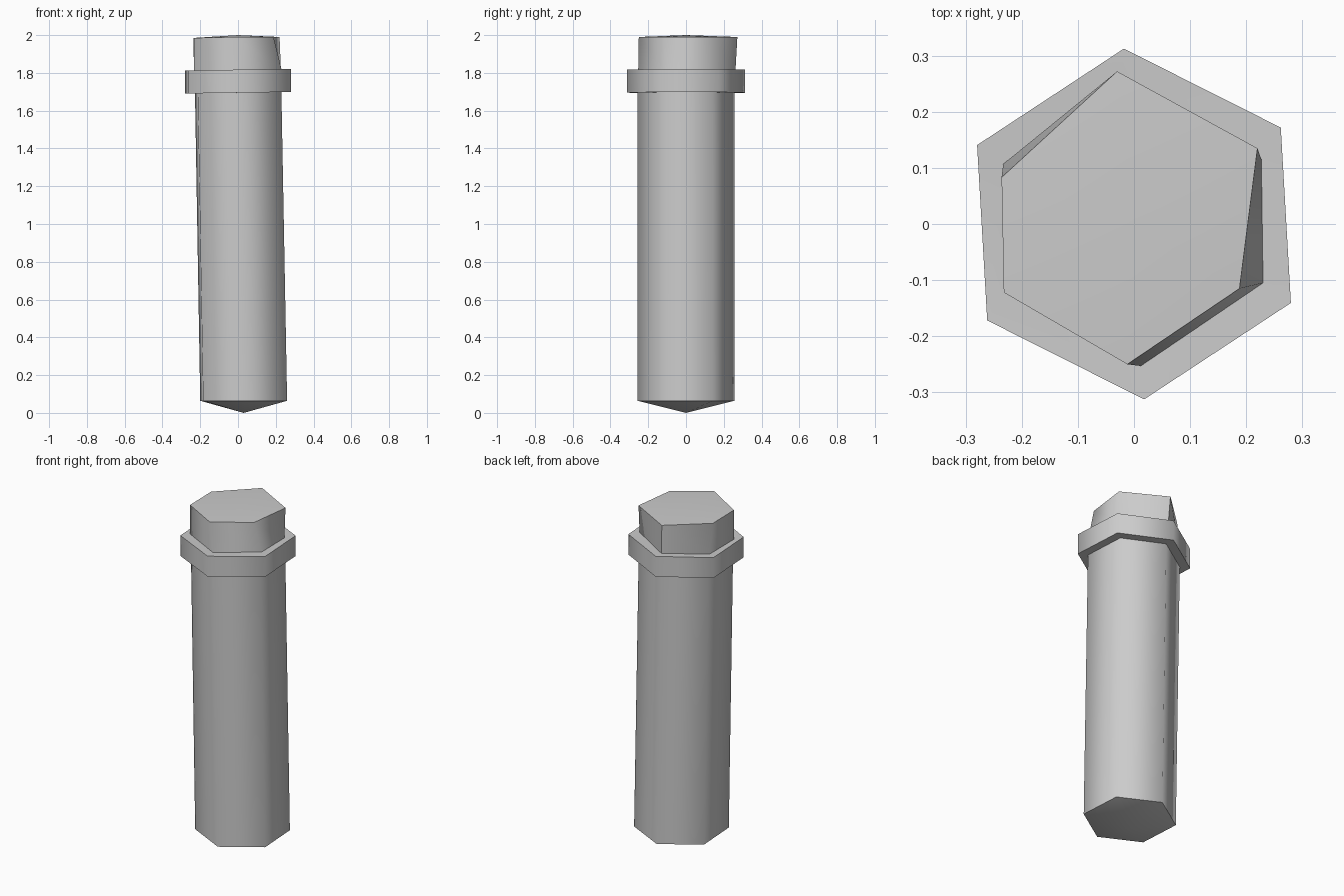
import bpy, bmesh, math

if "Cube" in bpy.data.objects:
    bpy.data.objects.remove(bpy.data.objects["Cube"])

def hexagon(r, cx, z, twist=3.3, tilt=0.0):
    pts = []
    for i in range(6):
        a = math.radians(90 + twist - 60 * i)
        x, y = r * math.cos(a), r * math.sin(a)
        pts.append((cx + x, y, z + tilt * x))
    return pts

def loft(name, rings, bottom, top):
    bm = bmesh.new()
    vs = [[bm.verts.new(p) for p in ring] for ring in rings]
    for a, b in zip(vs, vs[1:]):
        for i in range(6):
            j = (i + 1) % 6
            bm.faces.new((a[i], a[j], b[j], b[i]))
    for ring, tip in ((vs[0], bottom), (vs[-1], top)):
        t = bm.verts.new(tip)
        for i in range(6):
            bm.faces.new((ring[i], ring[(i + 1) % 6], t))
    bmesh.ops.recalc_face_normals(bm, faces=bm.faces[:])
    me = bpy.data.meshes.new(name)
    bm.to_mesh(me)
    bm.free()
    ob = bpy.data.objects.new(name, me)
    bpy.context.collection.objects.link(ob)
    bpy.ops.object.select_all(action='DESELECT')
    ob.select_set(True)
    bpy.context.view_layer.objects.active = ob
    bpy.ops.object.shade_smooth_by_angle(angle=math.radians(66))
    return ob

# worn, uneven outlines of the neck above the collar
neck_low = [(-.022, .262, 1.815), (.227, .115, 1.82), (.23, -.105, 1.82),
            (.012, -.253, 1.815), (-.232, -.121, 1.81), (-.233, .107, 1.81)]
neck_top = [(-.03, .272, 1.99), (.22, .135, 1.99), (.188, -.115, 1.99),
            (-.012, -.25, 1.99), (-.232, -.122, 1.985), (-.236, .083, 1.985)]

# leaning post, raised collar and neck as one closed shell
loft("hexagonal_post",
     [hexagon(.257, .03, .064, 3.5),
      hexagon(.256, .001, 1.695, tilt=.015),
      hexagon(.313, 0, 1.695, tilt=.015),
      hexagon(.313, 0, 1.817, tilt=.015),
      neck_low, neck_top],
     (.03, 0, 0), (0, 0, 2.0))
